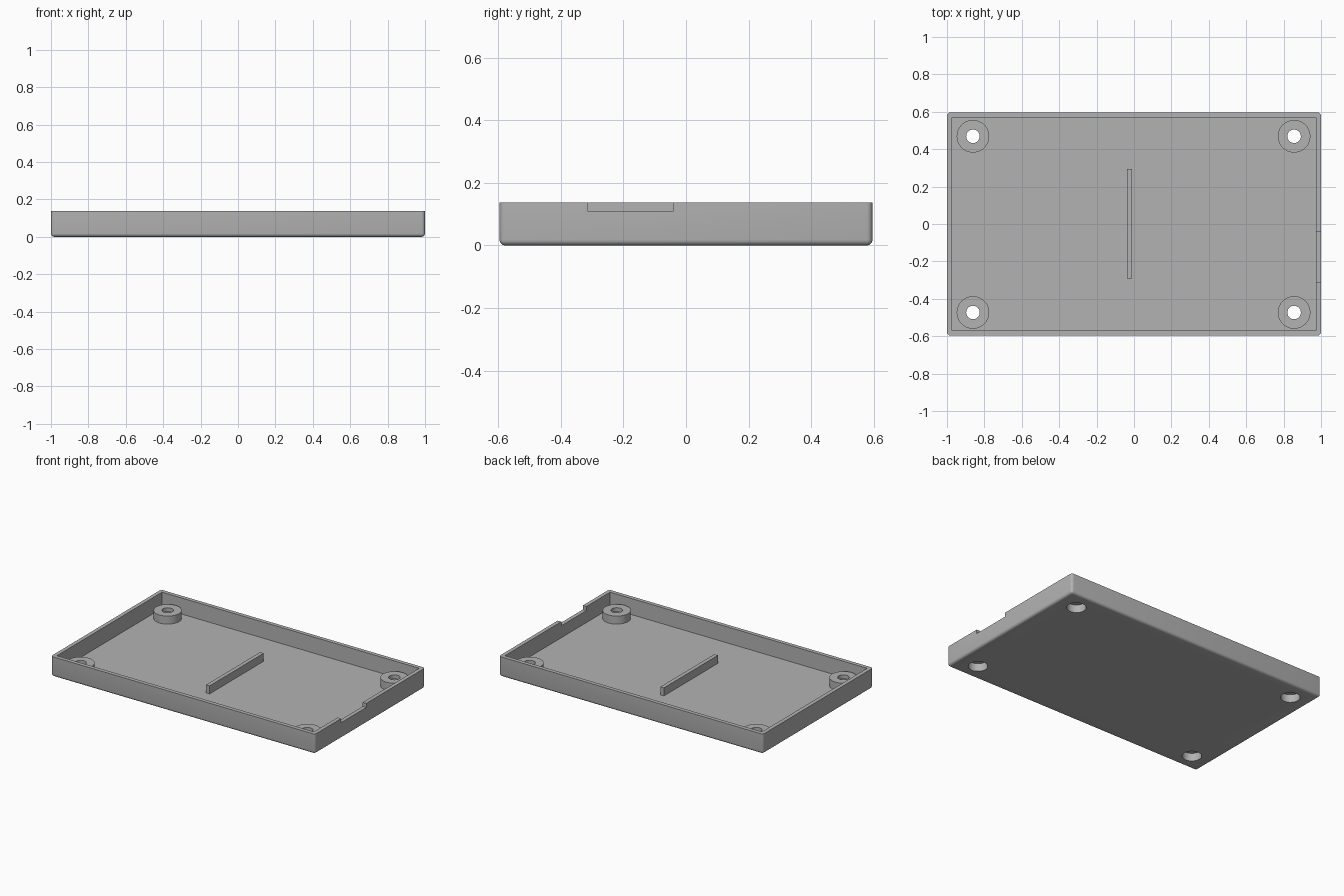
import bpy, bmesh, math

if "Cube" in bpy.data.objects:
    bpy.data.objects.remove(bpy.data.objects["Cube"])

# Main dimensions
HALF_X, HALF_Y, HEIGHT = 1.0, 0.596, 0.137
WALL, ROUND = 0.027, 0.018
BOSS_TOP, BORE_TOP = 0.082, 0.054
BOSS_R, HOLE_R, BORE_R = 0.087, 0.036, 0.06
SIDES = 48

grey = bpy.data.materials.new("grey plastic")
grey.use_nodes = True
grey.diffuse_color = (0.45, 0.45, 0.45, 1)
grey.node_tree.nodes["Principled BSDF"].inputs["Base Color"].default_value = grey.diffuse_color


def finish(name, bm):
    bmesh.ops.recalc_face_normals(bm, faces=bm.faces)
    mesh = bpy.data.meshes.new(name)
    bm.to_mesh(mesh)
    bm.free()
    mesh.materials.append(grey)
    obj = bpy.data.objects.new(name, mesh)
    bpy.context.collection.objects.link(obj)
    return obj


def box_mesh(low, high):
    bm = bmesh.new()
    bmesh.ops.create_cube(bm, size=1)
    for v in bm.verts:
        v.co = [h if c > 0 else l for c, l, h in zip(v.co, low, high)]
    return bm


def activate(obj):
    bpy.ops.object.select_all(action="DESELECT")
    obj.select_set(True)
    bpy.context.view_layer.objects.active = obj


def smooth(obj):
    activate(obj)
    bpy.ops.object.shade_smooth_by_angle(angle=math.radians(35))


def cut(obj, cutter):
    mod = obj.modifiers.new("cut", "BOOLEAN")
    mod.operation, mod.solver, mod.object = "DIFFERENCE", "EXACT", cutter
    activate(obj)
    bpy.ops.object.modifier_apply(modifier=mod.name)
    bpy.data.objects.remove(cutter)


# Tray body: block with rounded corners and bottom rim
bm = box_mesh((-HALF_X, -HALF_Y, 0), (HALF_X, HALF_Y, HEIGHT))
rounded = [e for e in bm.edges if any(v.co.z < 0.01 for v in e.verts)]
bmesh.ops.bevel(bm, geom=rounded, offset=ROUND, segments=5, profile=0.5, affect="EDGES")
tray = finish("tray", bm)

# Hollow interior and the cable notch in the left wall
cut(tray, finish("cavity_cutter", box_mesh(
    (WALL - HALF_X, WALL - HALF_Y, WALL), (HALF_X - WALL, HALF_Y - WALL, 0.3))))
cut(tray, finish("notch_cutter", box_mesh((0.9, -0.313, 0.109), (1.1, -0.041, 0.3))))

# Screw standoffs, each with a wider bore from below
profile = [(BOSS_R, WALL), (BOSS_R, BOSS_TOP), (HOLE_R, BOSS_TOP),
           (HOLE_R, BORE_TOP), (BORE_R, BORE_TOP), (BORE_R, WALL)]
for end, x in (("right", -0.861), ("left", 0.856)):
    for side, y in (("front", -0.473), ("back", 0.469)):
        bm = bmesh.new()
        bmesh.ops.create_cone(bm, cap_ends=True, segments=SIDES, radius1=BORE_R,
                              radius2=BORE_R, depth=0.2)
        bmesh.ops.translate(bm, verts=bm.verts, vec=(x, y, 0))
        cut(tray, finish("bore_cutter", bm))

        bm = bmesh.new()
        points = [bm.verts.new((r, 0, z)) for r, z in profile]
        edges = [bm.edges.new(pair) for pair in zip(points, points[1:] + points[:1])]
        bmesh.ops.spin(bm, geom=points + edges, cent=(0, 0, 0), axis=(0, 0, 1),
                       angle=math.tau, steps=SIDES)
        bmesh.ops.remove_doubles(bm, verts=bm.verts, dist=0.0001)
        boss = finish(f"standoff_{side}_{end}", bm)
        boss.location = (x, y, 0)
        smooth(boss)

smooth(tray)

# Low rib across the floor
finish("floor_rib", box_mesh((-0.038, -0.291, WALL), (-0.011, 0.293, BOSS_TOP)))
